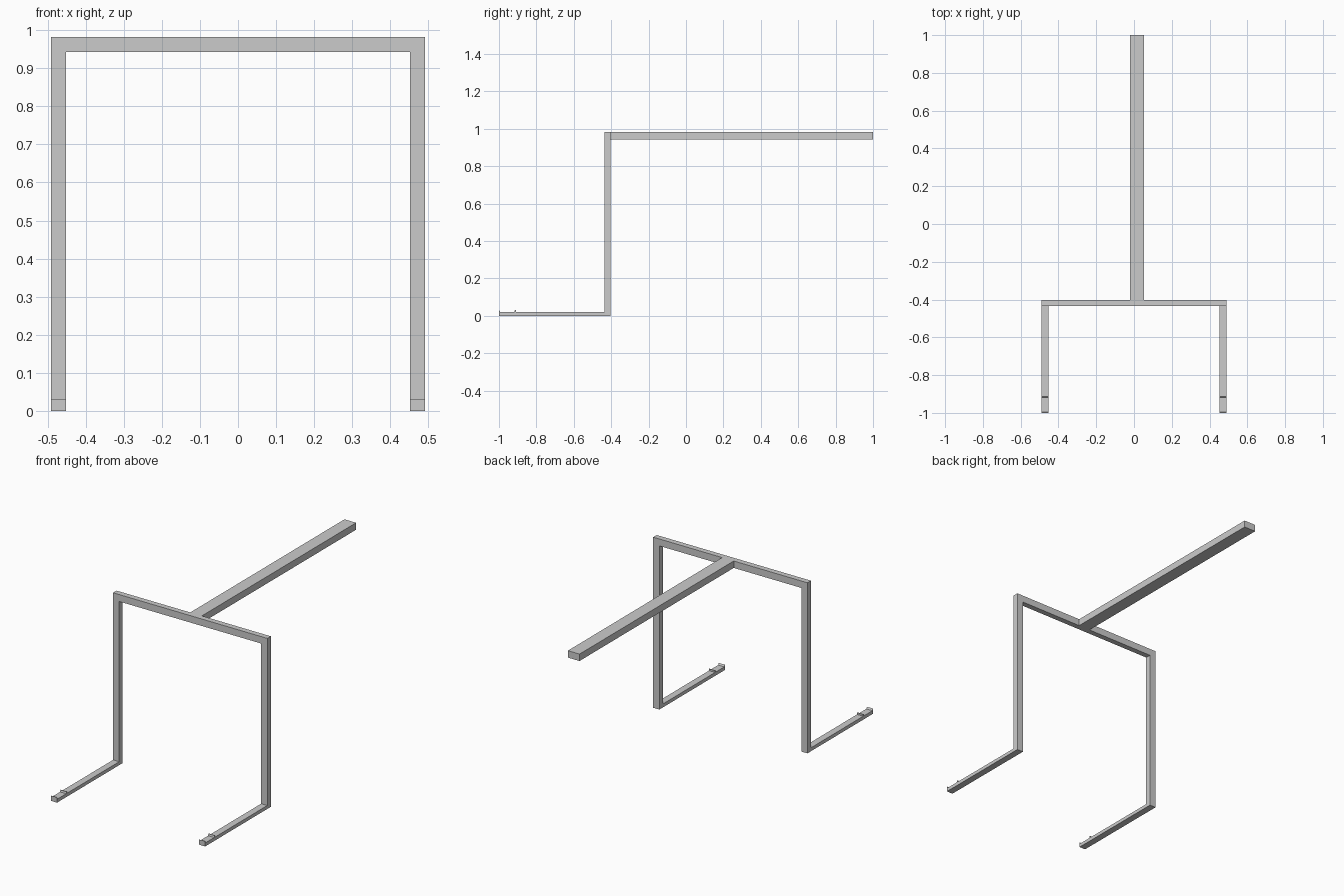
import bpy, bmesh
from mathutils import Vector

if "Cube" in bpy.data.objects:
    bpy.data.objects.remove(bpy.data.objects["Cube"])


def extrude_profile(name, points, offset):
    """Extrude a closed planar outline along an offset vector."""
    bm = bmesh.new()
    face = bm.faces.new([bm.verts.new(p) for p in points])
    geom = bmesh.ops.extrude_face_region(bm, geom=[face])["geom"]
    verts = [g for g in geom if isinstance(g, bmesh.types.BMVert)]
    bmesh.ops.translate(bm, verts=verts, vec=Vector(offset))
    bmesh.ops.recalc_face_normals(bm, faces=bm.faces)
    mesh = bpy.data.meshes.new(name)
    bm.to_mesh(mesh)
    bm.free()
    obj = bpy.data.objects.new(name, mesh)
    bpy.context.collection.objects.link(obj)
    return obj


OUT, INN = 0.491, 0.452      # outer and inner half widths of the frame
TOP, UNDER = 0.982, 0.942    # crossbar heights
FRONT, BACK = -0.435, -0.403 # frame depth

# Upright frame: two posts and a crossbar in one outline
frame = [(-OUT, 0), (-OUT, TOP), (OUT, TOP), (OUT, 0),
         (INN, 0), (INN, UNDER), (-INN, UNDER), (-INN, 0)]
extrude_profile("upright_frame", [(x, FRONT, z) for x, z in frame],
                (0, BACK - FRONT, 0))

# Long beam running back from the crossbar, slightly off centre
beam = [(-0.022, UNDER), (0.052, UNDER), (0.052, TOP), (-0.022, TOP)]
extrude_profile("rear_beam", [(x, BACK, z) for x, z in beam],
                (0, 1 - BACK, 0))

# Forward feet: flat bars with two small raised lips near the tip
foot = [(FRONT, 0), (-1, 0), (-1, 0.03), (-0.994, 0.02), (-0.918, 0.02),
        (-0.915, 0.03), (-0.91, 0.03), (-0.91, 0.02), (FRONT, 0.02)]
for side, x in (("left", -OUT), ("right", INN)):
    extrude_profile(side + "_foot", [(x, y, z) for y, z in foot],
                    (OUT - INN, 0, 0))
